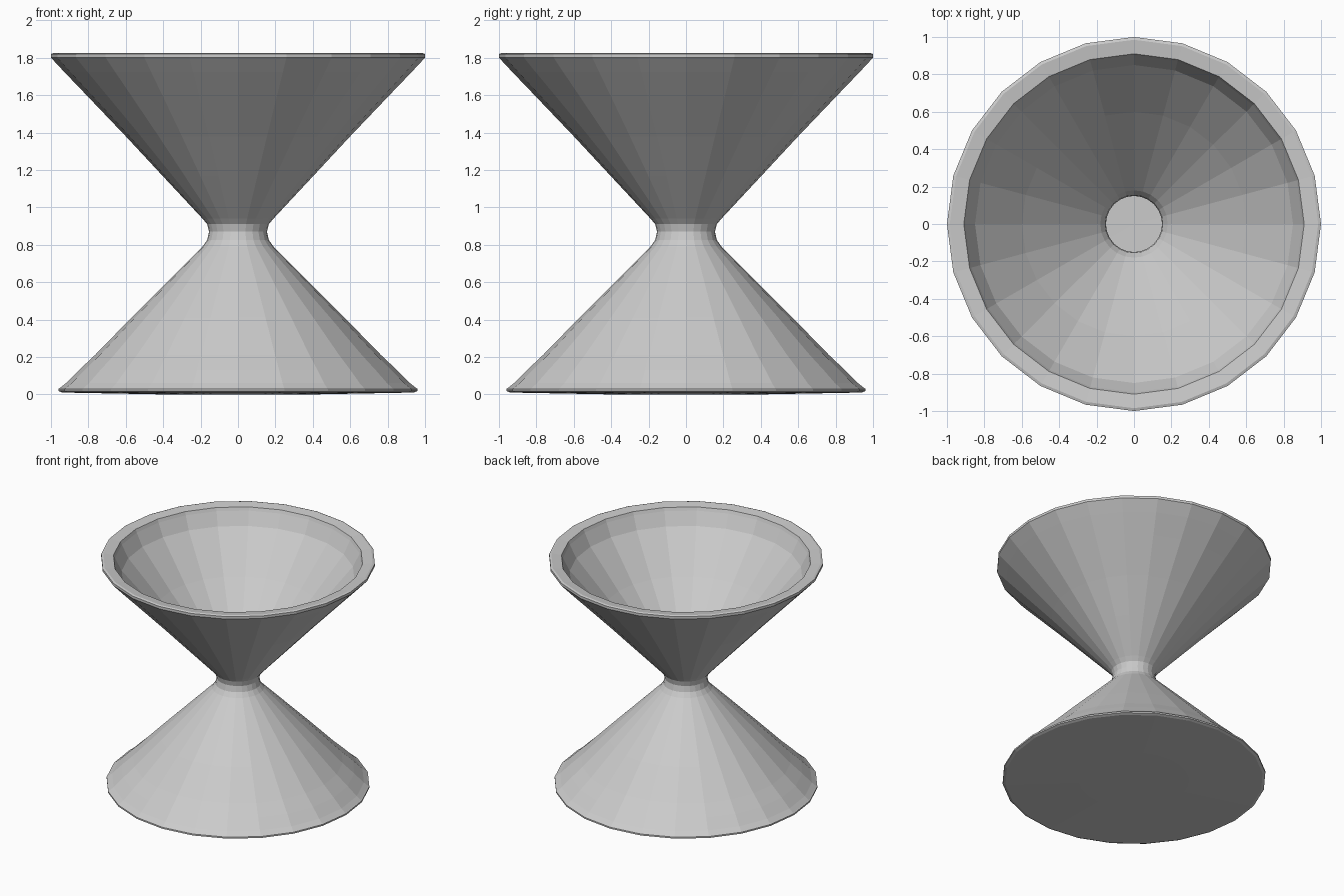
import bpy, bmesh, math

if "Cube" in bpy.data.objects:
    bpy.data.objects.remove(bpy.data.objects["Cube"])

SIDES = 24


def lathe(name, profile):
    """Spin an (r, z) profile around z; points with r = 0 become poles."""
    bm = bmesh.new()
    rings = []
    for r, z in profile:
        if r == 0:
            rings.append([bm.verts.new((0, 0, z))] * SIDES)
        else:
            rings.append([bm.verts.new((r * math.cos(2 * math.pi * i / SIDES),
                                        r * math.sin(2 * math.pi * i / SIDES), z))
                          for i in range(SIDES)])
    for a, b in zip(rings, rings[1:]):
        for i in range(SIDES):
            j = (i + 1) % SIDES
            quad = [a[i], a[j], b[j], b[i]]
            bm.faces.new(list(dict.fromkeys(quad)))
    mesh = bpy.data.meshes.new(name)
    bm.to_mesh(mesh)
    bm.free()
    obj = bpy.data.objects.new(name, mesh)
    bpy.context.collection.objects.link(obj)
    return obj


# Closed foot plate, very slightly domed underneath
lathe("base_plate", [(0, 0), (0.4, 0), (0.94, 0.01), (0.96, 0.018),
                     (0.96, 0.03), (0.94, 0.04), (0, 0.03)])

# Hourglass body: lower cone, waist, upper cone, flat rim, inside of the cup
lathe("hourglass_body", [
    (0.955, 0.032), (0.92, 0.06), (0.85, 0.13), (0.765, 0.21), (0.57, 0.41),
    (0.37, 0.61), (0.19, 0.79), (0.165, 0.825), (0.155, 0.87), (0.165, 0.91),
    (0.19, 0.94), (0.40, 1.165), (0.60, 1.38), (0.81, 1.60), (0.93, 1.725),
    (1.0, 1.80), (1.0, 1.82), (0.985, 1.825), (0.91, 1.815), (0.90, 1.79),
    (0.85, 1.69), (0.60, 1.40), (0.39, 1.175), (0.18, 0.95), (0.155, 0.91),
    (0.15, 0.87)])
